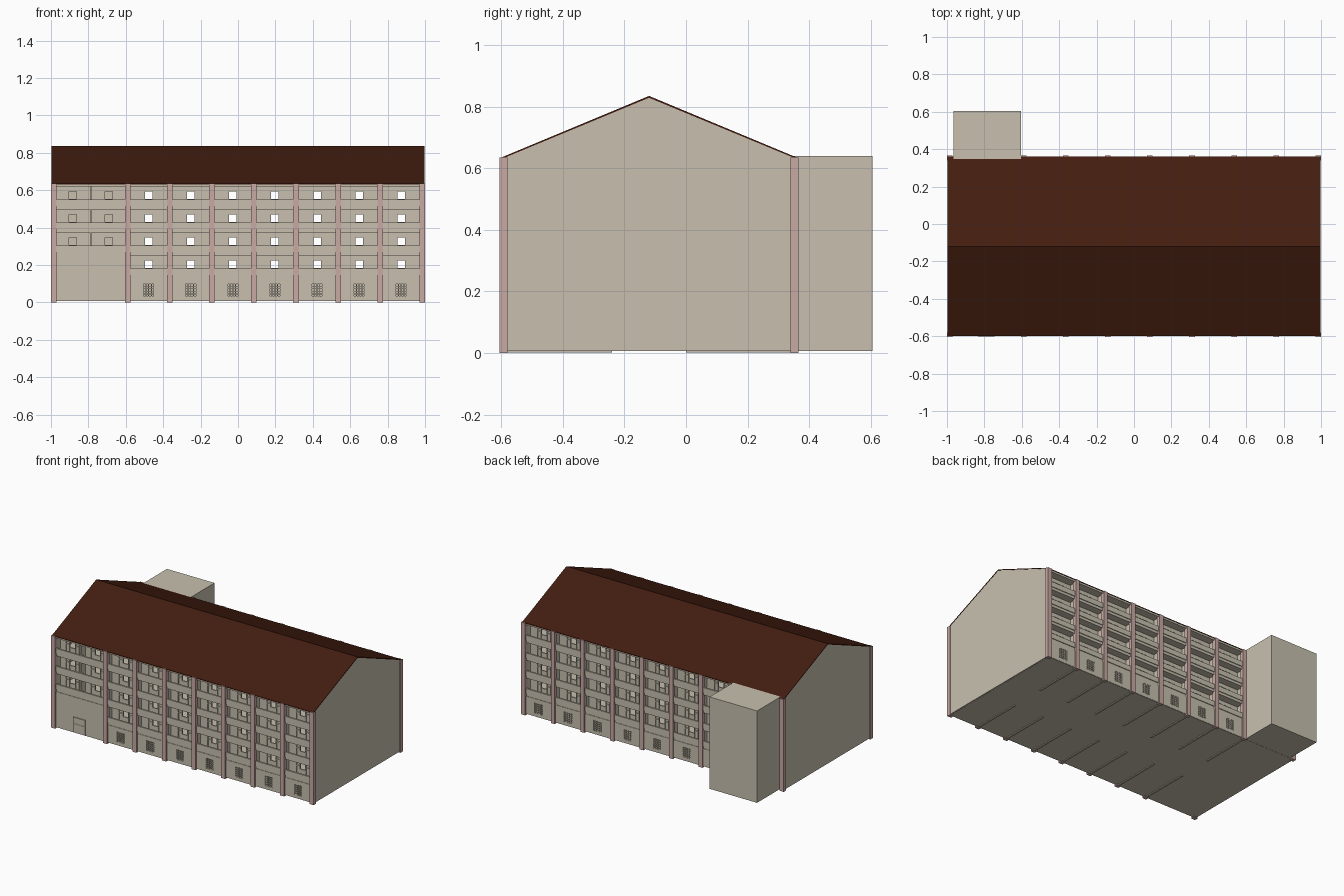
import bpy, bmesh

if "Cube" in bpy.data.objects:
    bpy.data.objects.remove(bpy.data.objects["Cube"])

YC, HALF = -0.12, 0.485            # main block centre line and half depth


def material(name, c):
    m = bpy.data.materials.new(name)
    m.diffuse_color = (*c, 1)
    m.use_nodes = True
    m.node_tree.nodes["Principled BSDF"].inputs["Base Color"].default_value = m.diffuse_color
    return m


BEIGE = material("beige_plaster", (0.58, 0.53, 0.43))
PINK = material("pink_render", (0.58, 0.40, 0.37))
BROWN = material("brown_tiles", (0.056, 0.012, 0.005))


class Part:
    """Collects boxes and profiles into one named object."""
    def __init__(self, name, mat):
        self.name, self.mat, self.bm = name, mat, bmesh.new()

    def prism(self, pts, x0, x1):
        """Extrude a (y, z) profile along x."""
        bm = self.bm
        a = [bm.verts.new((x0, y, z)) for y, z in pts]
        b = [bm.verts.new((x1, y, z)) for y, z in pts]
        bm.faces.new(a)
        bm.faces.new(b[::-1])
        for i in range(len(pts)):
            j = (i + 1) % len(pts)
            bm.faces.new((a[i], b[i], b[j], a[j]))

    def box(self, x0, x1, y0, y1, z0, z1):
        self.prism([(y0, z0), (y1, z0), (y1, z1), (y0, z1)], x0, x1)

    def done(self):
        bmesh.ops.recalc_face_normals(self.bm, faces=self.bm.faces)
        me = bpy.data.meshes.new(self.name)
        self.bm.to_mesh(me)
        self.bm.free()
        me.materials.append(self.mat)
        bpy.context.collection.objects.link(bpy.data.objects.new(self.name, me))


def side_box(part, s, x0, x1, d0, d1, z0, z1):
    """Box at depth d0..d1 behind the outer face of the front (s=-1) or back (s=1)."""
    ya, yb = YC + s * (HALF - d0), YC + s * (HALF - d1)
    part.box(x0, x1, min(ya, yb), max(ya, yb), z0, z1)


PILLARS = [-0.985] + [-0.59 + 0.225 * i for i in range(8)]
FLOORS = [0.147 + 0.1227 * i for i in range(4)]
EAVE, RIDGE = 0.635, 0.835
WALL = 0.065                        # depth of the balcony recess


def window_wall(wall, win, s, x0, x1, f):
    """Recessed wall with a wide opening and a balcony door set in it."""
    c, w, top = (x0 + x1) / 2, 0.053, f + 0.083
    side_box(wall, s, x0, c - w, WALL, WALL + 0.012, f, f + 0.105)
    side_box(wall, s, c + w, x1, WALL, WALL + 0.012, f, f + 0.105)
    side_box(wall, s, c - w, c + w, WALL, WALL + 0.012, top, f + 0.105)
    # head bar and lower panel of the see-through middle light
    side_box(win, s, c - w, c + w, WALL - 0.003, WALL + 0.009, top - 0.006, top)
    side_box(win, s, c - 0.02, c + 0.02, WALL, WALL + 0.008, f, f + 0.038)
    for k in (-1, 1):
        a, b = sorted((c + k * 0.02, c + k * w))
        side_box(win, s, a, b, WALL + 0.003, WALL + 0.008, f, top - 0.006)
        for xs in (a, b - 0.005):
            side_box(win, s, xs, xs + 0.005, WALL - 0.003, WALL + 0.003, f, top - 0.006)
        for z in (f, f + 0.055):
            side_box(win, s, a + 0.005, b - 0.005, WALL - 0.003, WALL + 0.003, z, z + 0.005)


def grille(panel, bars, s, x0, x1):
    """Ground floor panel with a barred window."""
    c, w, z0, z1, top = (x0 + x1) / 2, 0.032, 0.03, 0.102, 0.129
    for a, b, lo, hi in ((x0, c - w, 0.008, top), (c + w, x1, 0.008, top),
                         (c - w, c + w, 0.008, z0), (c - w, c + w, z1, top)):
        side_box(panel, s, a, b, 0.01, 0.025, lo, hi)
    side_box(panel, s, c - w, c + w, 0.023, 0.025, z0, z1)
    for i in range(5):
        x = c - w + i * (2 * w - 0.005) / 4
        side_box(bars, s, x, x + 0.005, 0.011, 0.018, z0, z1)
    for i in range(6):
        z = z0 + i * (z1 - z0 - 0.005) / 5
        side_box(bars, s, c - w, c + w, 0.012, 0.017, z, z + 0.005)


# facades, front and back
for s, tag in ((-1, "front"), (1, "back")):
    pillars = Part(tag + "_pillars", PINK)
    parapets = Part(tag + "_balcony_parapets", BEIGE)
    walls = Part(tag + "_recessed_walls", BEIGE)
    wins = Part(tag + "_balcony_doors", BEIGE)
    ground = Part(tag + "_ground_panels", BEIGE)
    bars = Part(tag + "_window_grilles", BEIGE)
    for p in PILLARS:
        side_box(pillars, s, p - 0.015, p + 0.015, 0, 0.026, 0, EAVE)
    for i in range(8):
        x0, x1 = PILLARS[i] + 0.015, PILLARS[i + 1] - 0.015
        side_box(parapets, s, x0, x1, 0.01, 0.03, 0.62, EAVE)
        if i == 0 and s == 1:       # plain wall behind the stair tower
            side_box(ground, s, x0, x1, 0.01, 0.025, 0.008, EAVE)
            continue
        if i > 0:
            grille(ground, bars, s, x0, x1)
        else:
            side_box(ground, s, x0, x1, 0.01, 0.025, 0.008, 0.252)
        for f in FLOORS[1 if i == 0 else 0:]:
            side_box(parapets, s, x0, x1, 0.008, 0.02, f, f + 0.035)
            if i == 0:              # wide bay holds two flats
                m = (x0 + x1) / 2
                window_wall(walls, wins, s, x0 - 0.01, m, f)
                window_wall(walls, wins, s, m, x1 + 0.01, f)
                side_box(walls, s, m - 0.004, m + 0.004, 0.02, WALL, f, f + 0.105)
            else:
                window_wall(walls, wins, s, x0 - 0.01, x1 + 0.01, f)
    for part in (pillars, parapets, walls, wins, ground, bars):
        part.done()

# floor slabs, their edges showing between the balconies
slabs = Part("floor_slabs", BEIGE)
slabs.box(-0.985, 0.985, YC - 0.473, YC + 0.473, 0.006, 0.014)
for f in FLOORS:
    slabs.box(-0.98, 0.98, YC - 0.472, YC + 0.472, f - 0.018, f)
slabs.box(-0.98, 0.98, YC - 0.472, YC + 0.472, 0.62, 0.63)
slabs.done()

# cross walls either side of the central corridor
cross = Part("partition_walls", BEIGE)
for p in PILLARS[1:-1]:
    for s in (-1, 1):
        side_box(cross, s, p - 0.006, p + 0.006, 0.015, 0.365, 0.001, 0.625)
cross.done()

# gable end walls
gables = Part("gable_walls", BEIGE)
prof = [(YC - 0.475, 0.007), (YC + 0.475, 0.007), (YC + 0.475, EAVE),
        (YC, RIDGE - 0.004), (YC - 0.475, EAVE)]
for a, b in ((-0.994, -0.974), (0.974, 0.994)):
    gables.prism(prof, a, b)
gables.done()

# pitched roof
roof = Part("roof", BROWN)
roof.prism([(YC - 0.48, EAVE), (YC, RIDGE), (YC + 0.48, EAVE),
            (YC + 0.48, EAVE - 0.005), (YC, RIDGE - 0.006), (YC - 0.48, EAVE - 0.005)],
           -0.997, 0.996)
roof.done()

# stair tower at the back
tower = Part("stair_tower", BEIGE)
tower.box(-0.965, -0.603, 0.345, 0.605, 0.007, 0.64)
tower.done()

# entrance door on the wide bay
door = Part("entrance_door", BEIGE)
side_box(door, -1, -0.835, -0.745, 0.006, 0.012, 0.012, 0.115)
for x in (-0.835, -0.792, -0.75):
    side_box(door, -1, x, x + 0.005, 0.003, 0.007, 0.012, 0.115)
for z in (0.066, 0.11):
    side_box(door, -1, -0.835, -0.745, 0.004, 0.007, z, z + 0.005)
door.done()
